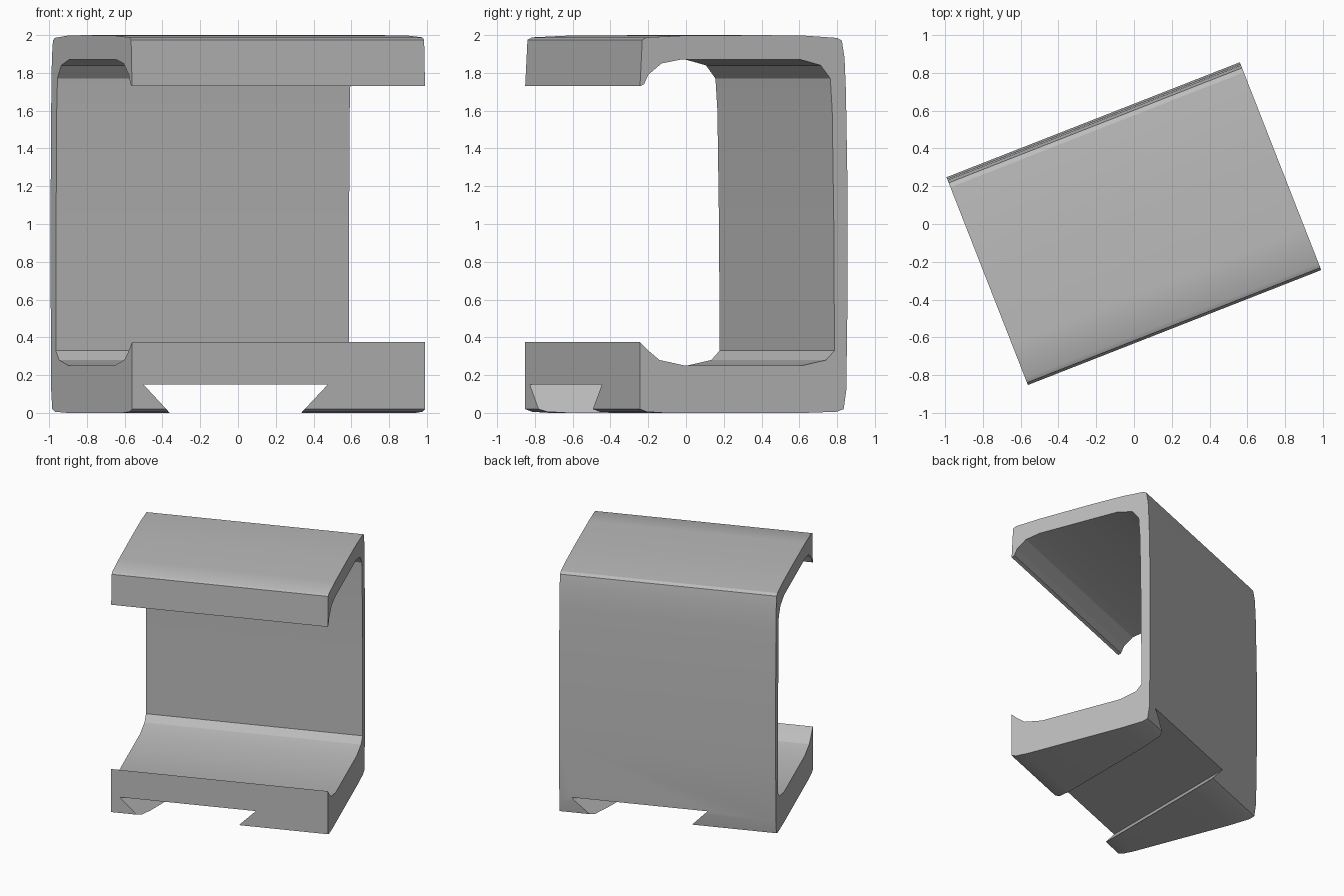
import bpy
import bmesh
from math import radians
from mathutils import Matrix

default = bpy.data.objects.get("Cube")
if default:
    bpy.data.objects.remove(default, do_unlink=True)

# Plain grey material
grey = bpy.data.materials.new("plain_grey")
grey.use_nodes = True
colour = (0.5, 0.5, 0.5, 1)
grey.diffuse_color = colour
grey.node_tree.nodes["Principled BSDF"].inputs["Base Color"].default_value = colour


def extrude_profile(name, points, half, to_axes):
    """Prism from a closed 2D outline, swept from -half to +half."""
    bm = bmesh.new()
    cap = bm.faces.new([bm.verts.new(to_axes(a, b, -half)) for a, b in points])
    swept = bmesh.ops.extrude_face_region(bm, geom=[cap])
    shift = [c1 - c0 for c0, c1 in zip(to_axes(0, 0, -half), to_axes(0, 0, half))]
    verts = [g for g in swept["geom"] if isinstance(g, bmesh.types.BMVert)]
    bmesh.ops.translate(bm, verts=verts, vec=shift)
    bmesh.ops.recalc_face_normals(bm, faces=bm.faces)
    mesh = bpy.data.meshes.new(name)
    bm.to_mesh(mesh)
    bm.free()
    mesh.materials.append(grey)
    obj = bpy.data.objects.new(name, mesh)
    bpy.context.collection.objects.link(obj)
    return obj


# C-shaped section: outer wall from the bottom front round to the top lip
outer = [(-.588, .02), (-.55, .006), (-.45, 0), (.35, 0), (.53, .006), (.57, .02),
         (.585, .12), (.592, .6), (.592, 1.2), (.583, 1.7), (.575, 1.88),
         (.56, 1.97), (.535, 1.985), (.35, 1.997), (.1, 2), (-.35, 1.997),
         (-.55, 1.988), (-.575, 1.975), (-.588, 1.73)]
# Inner hollow: from the top lip back down to the bottom lip
inner = [(-.565, 1.74), (-.541, 1.79), (-.466, 1.85), (-.348, 1.872), (.318, 1.872),
         (.44, 1.84), (.494, 1.77), (.505, 1.6), (.514, 1), (.518, .33), (.47, .28),
         (.33, .25), (-.33, .25), (-.477, .28), (-.541, .33), (-.588, .375)]
clamp = extrude_profile("clamp_body", outer + inner, .833, lambda a, b, t: (t, a, b))
clamp.data.transform(Matrix.Rotation(radians(21.4), 4, "Z"))

# Dovetail slot across the underside
slot = [(-.5, .15), (-.352, -.01), (.325, -.01), (.475, .15)]
cutter = extrude_profile("slot_cutter", slot, 1.5, lambda a, b, t: (a, t, b))
cutter.hide_render = True

bpy.ops.object.select_all(action="DESELECT")
clamp.select_set(True)
bpy.context.view_layer.objects.active = clamp
cut = clamp.modifiers.new("dovetail_slot", "BOOLEAN")
cut.operation = "DIFFERENCE"
cut.solver = "EXACT"
cut.object = cutter
bpy.ops.object.modifier_apply(modifier=cut.name)
bpy.data.objects.remove(cutter, do_unlink=True)

bpy.ops.object.shade_smooth_by_angle(angle=radians(25))
